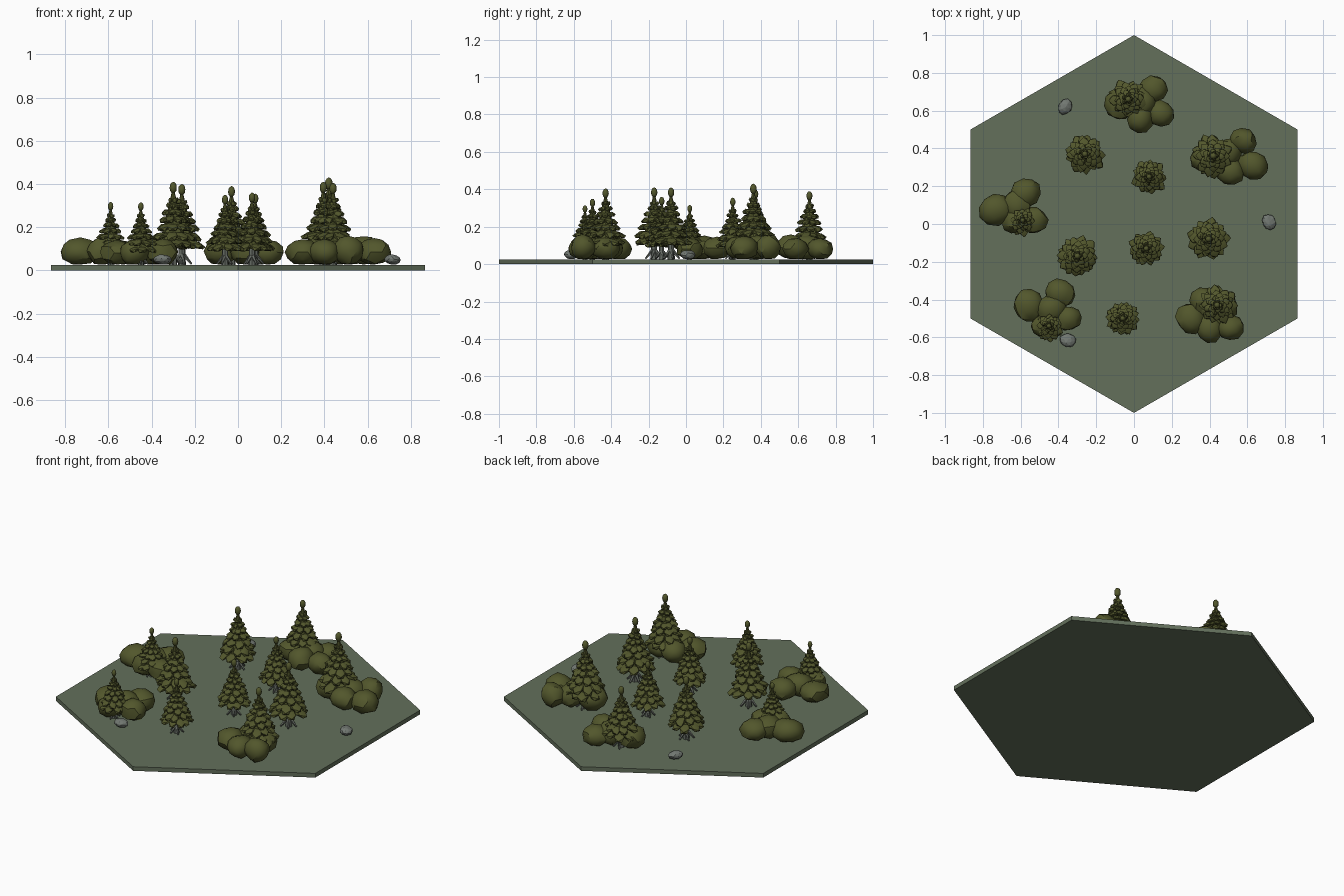
import bpy, bmesh, math, random
from mathutils import Matrix, Vector

random.seed(7)
GROUND = 0.025

cube = bpy.data.objects.get("Cube")
if cube:
    bpy.data.objects.remove(cube, do_unlink=True)


def material(name, rgb):
    m = bpy.data.materials.new(name)
    m.use_nodes = True
    m.diffuse_color = (*rgb, 1)
    bsdf = next(n for n in m.node_tree.nodes if n.type == 'BSDF_PRINCIPLED')
    bsdf.inputs["Base Color"].default_value = (*rgb, 1)
    bsdf.inputs["Roughness"].default_value = 0.9
    return m


MOSS = material("moss_green", (0.125, 0.16, 0.105))
LEAF = material("olive_leaf", (0.085, 0.095, 0.025))
STONE = material("stone_grey", (0.17, 0.19, 0.17))
BARK = material("grey_bark", (0.13, 0.145, 0.125))


def finish(name, bm, mats, angle=None):
    """Turn a bmesh into a named object; angle gives smooth shading."""
    mesh = bpy.data.meshes.new(name)
    bm.to_mesh(mesh)
    bm.free()
    for m in mats:
        mesh.materials.append(m)
    if angle is not None:
        for p in mesh.polygons:
            p.use_smooth = True
        mesh.set_sharp_from_angle(angle=math.radians(angle))
    ob = bpy.data.objects.new(name, mesh)
    bpy.context.collection.objects.link(ob)
    return ob


def blob(bm, centre, size, rot=Matrix(), detail=1, rough=0.0, floor=None):
    """Ellipsoid with optional uneven surface and flattened underside."""
    mat = Matrix.Translation(centre) @ rot @ Matrix.Diagonal((*size, 1))
    verts = bmesh.ops.create_icosphere(bm, subdivisions=detail, radius=1)["verts"]
    for v in verts:
        v.co = mat @ (v.co * random.uniform(1 - rough, 1 + rough))
        if floor is not None:
            v.co.z = max(v.co.z, floor)
    return verts


def limb(bm, a, b, r1, r2, sides=7):
    """Tapered round limb from a to b."""
    a, b = Vector(a), Vector(b)
    d = b - a
    mat = Matrix.Translation((a + b) / 2) @ d.to_track_quat('Z', 'Y').to_matrix().to_4x4()
    return bmesh.ops.create_cone(bm, cap_ends=True, segments=sides, radius1=r1,
                                 radius2=r2, depth=d.length, matrix=mat)["verts"]


# Hexagonal ground slab
bm = bmesh.new()
bmesh.ops.create_cone(bm, cap_ends=True, segments=6, radius1=1, radius2=1, depth=GROUND,
                      matrix=Matrix.Translation((0, 0, GROUND / 2)))
first = max(bm.verts, key=lambda v: v.co.y).co
turn = math.pi / 2 - math.atan2(first.y, first.x)
bmesh.ops.rotate(bm, verts=bm.verts, cent=(0, 0, 0), matrix=Matrix.Rotation(turn, 3, 'Z'))
finish("ground_slab", bm, [MOSS])

# Foliage tiers: height and reach as fractions of tree height, and leaf count
TIERS = [(.25, .30, 9), (.35, .27, 9), (.45, .225, 8), (.54, .185, 8),
         (.63, .14, 7), (.71, .10, 6), (.78, .065, 5)]


def tree(index, x, y, top):
    h = top - GROUND
    base = Vector((x, y, GROUND))

    # Trunk with spreading roots
    bm = bmesh.new()
    limb(bm, base, base + Vector((0, 0, h * .4)), h * .05, h * .035)
    spin = random.uniform(0, 6)
    for i in range(5):
        a = spin + math.tau * i / 5
        out = Vector((math.cos(a), math.sin(a), 0))
        limb(bm, base + out * h * .12 + Vector((0, 0, .004)),
             base + out * h * .025 + Vector((0, 0, h * .12)), h * .012, h * .028, 5)
    finish(f"tree_trunk_{index}", bm, [BARK])

    # Core, drooping leaf clumps and bud on top
    bm = bmesh.new()
    limb(bm, base + Vector((0, 0, h * .22)), base + Vector((0, 0, h * .9)), h * .17, h * .012, 8)
    for k, (z, r, n) in enumerate(TIERS):
        for i in range(n):
            a = math.tau * (i + .5 * (k % 2)) / n + random.uniform(-.12, .12)
            reach = r * h * random.uniform(.9, 1.06)
            droop = random.uniform(.3, .5)
            rot = Matrix.Rotation(a, 4, 'Z') @ Matrix.Rotation(droop, 4, 'Y')
            mid = Vector((math.cos(a), math.sin(a), 0)) * reach * .64
            mid.z = h * (z + random.uniform(-.01, .01))
            size = (reach * .4, reach * 2.5 / n, h * (.03 + .05 * r))
            blob(bm, base + mid, size, rot, 1, .08)
    blob(bm, base + Vector((0, 0, h * .93)), (h * .045, h * .045, h * .07), detail=2)
    finish(f"tree_foliage_{index}", bm, [LEAF], 40)


TREES = [(-.03, .66, .39), (-.26, .37, .40), (.42, .36, .43), (.08, .25, .355),
         (-.59, .02, .317), (-.30, -.17, .41), (.065, -.13, .36), (.395, -.08, .41),
         (.44, -.43, .405), (-.06, -.50, .35), (-.45, -.54, .315)]
for i, spec in enumerate(TREES, 1):
    tree(i, *spec)

# Bushes: each is a clump of overlapping rounded lumps (x, y, radius)
BUSHES = {
    "back": [(.10, .715, .075), (.03, .56, .075), (.14, .585, .07), (-.08, .63, .08), (.04, .65, .08)],
    "back_left": [(.58, .44, .07), (.63, .31, .08), (.51, .28, .075), (.38, .35, .08), (.5, .38, .075)],
    "right": [(-.575, .165, .08), (-.73, .075, .09), (-.535, .02, .075), (-.63, .02, .07), (-.62, .1, .08)],
    "front_right": [(-.39, -.365, .08), (-.56, -.43, .085), (-.44, -.45, .08), (-.35, -.5, .07), (-.48, -.535, .065)],
    "front_left": [(.30, -.5, .08), (.40, -.55, .075), (.51, -.55, .07), (.47, -.43, .08), (.37, -.41, .075)],
}
for name, lumps in BUSHES.items():
    bm = bmesh.new()
    for x, y, r in lumps:
        tall = random.uniform(.058, .07)
        rot = Matrix.Rotation(random.uniform(0, 6), 4, 'Z')
        blob(bm, (x, y, GROUND + tall * .95), (r * 1.06, r * .95, tall), rot, 2, .07, GROUND + .002)
    finish(f"bush_{name}", bm, [LEAF], 32)

# Loose rocks
for i, (x, y) in enumerate([(-.365, .62), (.715, .01), (-.35, -.615)], 1):
    bm = bmesh.new()
    rot = Matrix.Rotation(i, 4, 'Z') @ Matrix.Rotation(.15, 4, 'X')
    blob(bm, (x, y, .05), (.044, .036, .024), rot, 2, .07, GROUND + .001)
    finish(f"rock_{i}", bm, [STONE])
